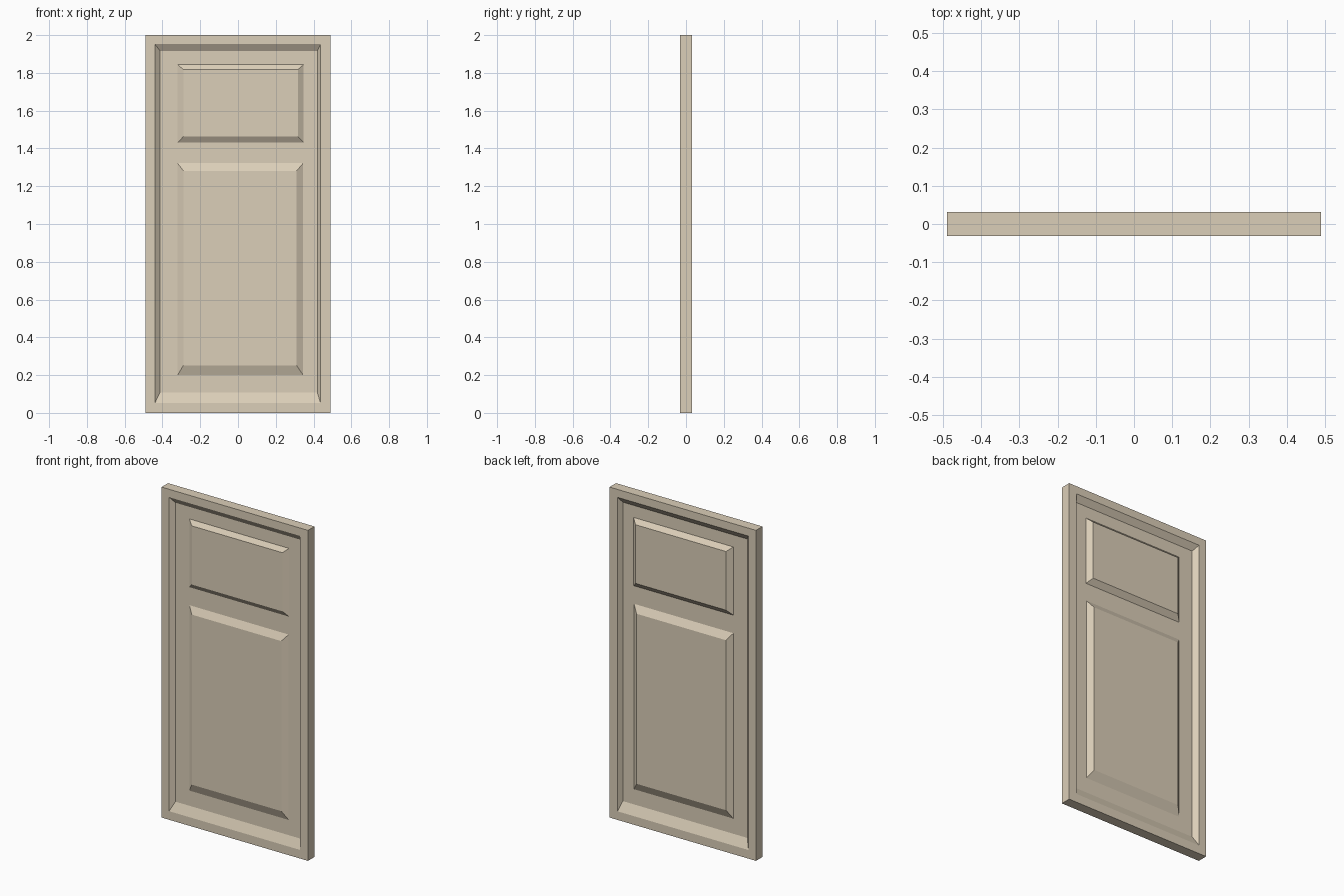
import bpy
import bmesh

if "Cube" in bpy.data.objects:
    bpy.data.objects.remove(bpy.data.objects["Cube"])

HALF_W, HALF_T, HEIGHT = 0.49, 0.031, 2.0

# Rectangles as (x min, x max, z min, z max)
SLAB = (-HALF_W, HALF_W, 0.0, HEIGHT)
RECESS = ((-0.44, 0.437, 0.052, 1.952), (-0.413, 0.42, 0.108, 1.917))
PANELS = [
    ((-0.32, 0.348, 1.431, 1.844), (-0.289, 0.317, 1.463, 1.818)),  # upper
    ((-0.32, 0.345, 0.20, 1.322), (-0.289, 0.31, 0.252, 1.281)),    # lower
]

bm = bmesh.new()


def loop(rect, y):
    x0, x1, z0, z1 = rect
    return [bm.verts.new((x, y, z)) for x, z in
            ((x0, z0), (x1, z0), (x1, z1), (x0, z1))]


def bridge(a, b):
    for i in range(4):
        j = (i + 1) % 4
        bm.faces.new((a[i], a[j], b[j], b[i]))


def loop_edges(a):
    return [bm.edges.get((a[i], a[(i + 1) % 4])) for i in range(4)]


def door_side(sign, depth, raise_by):
    face_y = sign * HALF_T
    field_y = sign * (HALF_T - depth)
    # Flat rim and sloped moulding down to the recessed field
    outer = loop(SLAB, face_y)
    lip = loop(RECESS[0], face_y)
    field = loop(RECESS[1], field_y)
    bridge(outer, lip)
    bridge(lip, field)
    borders = loop_edges(field)
    # Raised panels with sloped borders
    for base, top in PANELS:
        a = loop(base, field_y)
        b = loop(top, field_y + sign * raise_by)
        bridge(a, b)
        bm.faces.new(b)
        borders += loop_edges(a)
    # Recessed field surrounding the panels
    bmesh.ops.triangle_fill(bm, edges=borders, use_beauty=True,
                            use_dissolve=False)
    return outer


front = door_side(-1, 0.023, 0.021)
back = door_side(1, 0.027, 0.026)
# Slab edges joining the two sides
bridge(front, back)
bmesh.ops.recalc_face_normals(bm, faces=bm.faces[:])

mesh = bpy.data.meshes.new("panel_door")
bm.to_mesh(mesh)
bm.free()
door = bpy.data.objects.new("panel_door", mesh)
bpy.context.collection.objects.link(door)

paint = bpy.data.materials.new("cream_paint")
paint.diffuse_color = (0.71, 0.62, 0.48, 1.0)
paint.use_nodes = True
paint.node_tree.nodes["Principled BSDF"].inputs["Base Color"].default_value = paint.diffuse_color
mesh.materials.append(paint)
